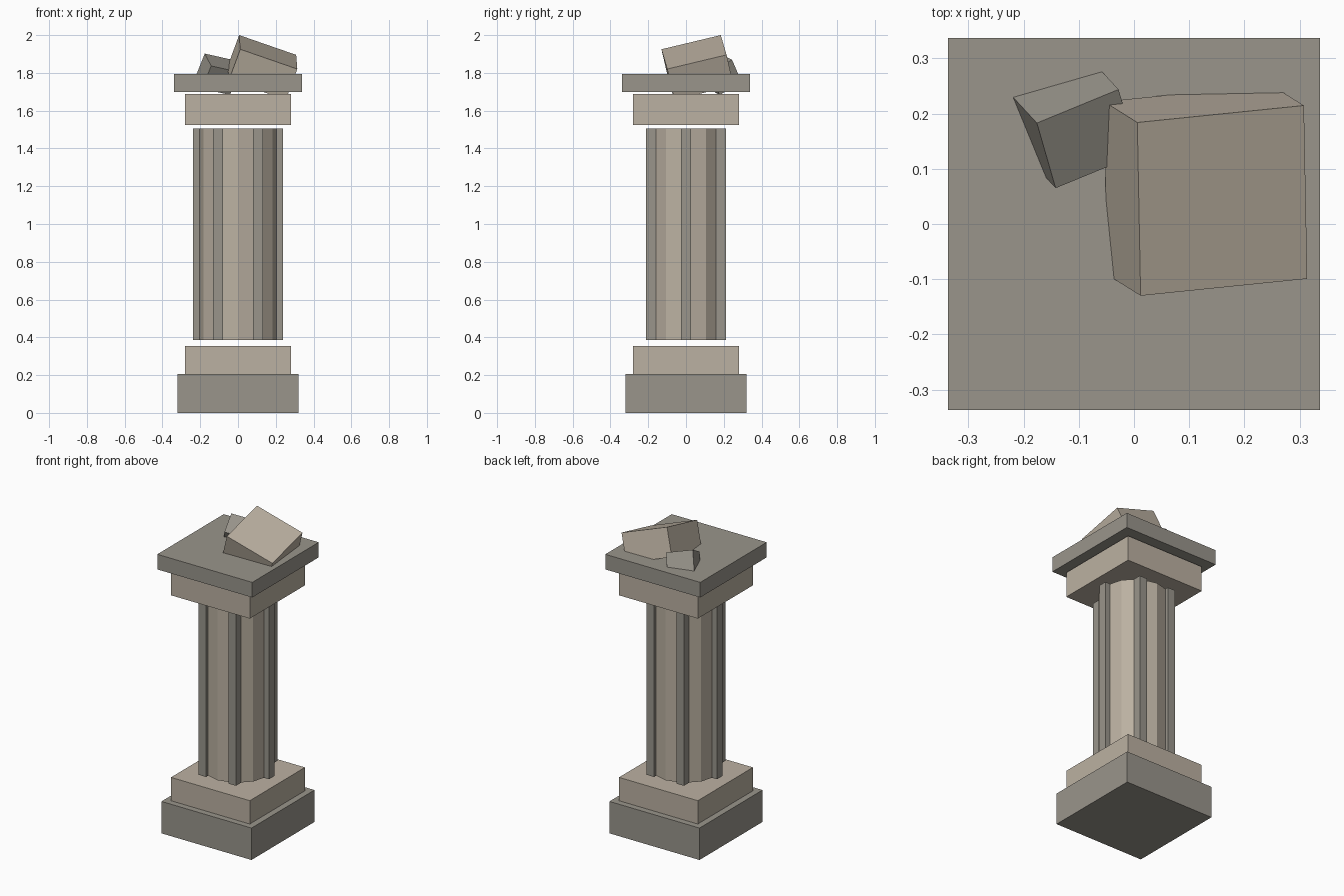
import bpy, math
from mathutils import Matrix, Vector

if "Cube" in bpy.data.objects:
    bpy.data.objects.remove(bpy.data.objects["Cube"])


def material(name, rgb):
    m = bpy.data.materials.new(name)
    m.diffuse_color = (*rgb, 1)
    m.use_nodes = True
    m.node_tree.nodes["Principled BSDF"].inputs["Base Color"].default_value = m.diffuse_color
    return m


DARK = material("grey_stone", (0.32, 0.30, 0.26))
LIGHT = material("pale_stone", (0.50, 0.44, 0.36))


def block(name, size, z0, z1, mat, x=0, y=0):
    """Upright square block between two heights."""
    bpy.ops.mesh.primitive_cube_add(size=1)
    o = bpy.context.object
    o.name = name
    o.data.transform(Matrix.Diagonal((size, size, z1 - z0, 1)))
    o.location = (x, y, (z0 + z1) / 2)
    o.data.materials.append(mat)
    return o


def tilted_block(name, corner, to_a, to_b, thickness, mat):
    """Box hanging below a top face given by one corner and two edge directions."""
    c, a, b = Vector(corner), Vector(to_a), Vector(to_b)
    u = a.normalized()
    n = a.cross(b).normalized()
    v = n.cross(u)
    la, lb = a.length, b.length
    bpy.ops.mesh.primitive_cube_add(size=1)
    o = bpy.context.object
    o.name = name
    o.data.transform(Matrix.Diagonal((la, lb, thickness, 1)))
    rot = Matrix((u, v, n)).transposed().to_4x4()
    centre = c + u * la / 2 + v * lb / 2 - n * thickness / 2
    o.matrix_world = Matrix.Translation(centre) @ rot
    o.data.materials.append(mat)


# Stepped base
block("base_plinth", 0.64, 0, 0.205, DARK)
block("base_step", 0.56, 0.205, 0.355, LIGHT)

# Twelve-sided shaft with six square ribs
Z0, Z1 = 0.385, 1.505
bpy.ops.mesh.primitive_cylinder_add(vertices=12, radius=0.21, depth=Z1 - Z0,
                                    location=(0, 0, (Z0 + Z1) / 2))
shaft = bpy.context.object
shaft.name = "shaft"
shaft.data.materials.append(LIGHT)
for i in range(6):
    t = i * math.pi / 3
    block(f"shaft_rib_{i + 1}", 0.053, Z0, Z1, DARK,
          0.213 * math.cos(t), 0.213 * math.sin(t))

# Capital and top slab
block("capital", 0.56, 1.525, 1.688, LIGHT)
block("top_slab", 0.675, 1.698, 1.795, DARK)

# Broken rubble sunk into the top slab
tilted_block("large_rubble", (0.006, 0.184, 2.0), (0.006, -0.314, -0.075),
             (0.302, 0.029, -0.105), 0.178, LIGHT)
tilted_block("small_rubble", (-0.176, 0.183, 1.902), (0.034, -0.118, -0.065),
             (0.148, 0.061, -0.033), 0.14, DARK)
